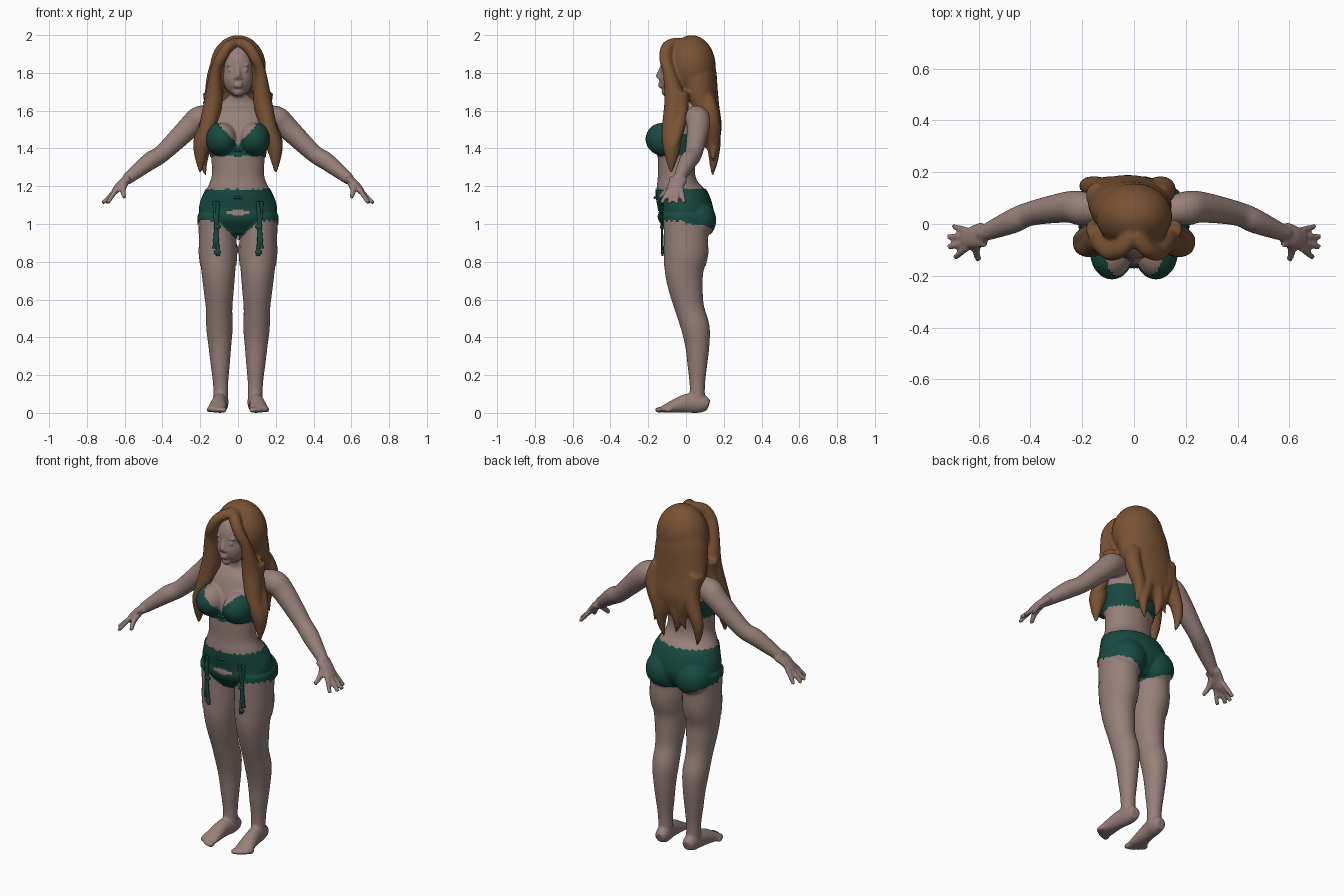
import bpy, bmesh, math
from mathutils import Vector, Matrix
from mathutils.bvhtree import BVHTree

cube = bpy.data.objects.get("Cube")
if cube:
    bpy.data.objects.remove(cube, do_unlink=True)

ACROSS, UP = Vector((0, 1, 0)), Vector((0, 0, 1))
SIDES = {"left": 1, "right": -1}


def material(name, *rgb):
    mat = bpy.data.materials.new(name)
    mat.use_nodes = True
    mat.diffuse_color = (*rgb, 1)
    shader = next(n for n in mat.node_tree.nodes if n.type == 'BSDF_PRINCIPLED')
    shader.inputs["Base Color"].default_value = (*rgb, 1)
    shader.inputs["Roughness"].default_value = 0.7
    return mat


SKIN = material("skin", .31, .215, .19)
HAIR = material("auburn hair", .19, .085, .034)
GREEN = material("dark green lace", .009, .07, .052)


def spline(points, steps=4):
    """Smooth curve through stations of any dimension."""
    last = len(points) - 1
    curve = []
    for i in range(last):
        before, start = points[max(i - 1, 0)], points[i]
        end, after = points[i + 1], points[min(i + 2, last)]
        for k in range(steps):
            t = k / steps
            curve.append([(2 * q + (r - p) * t + (2 * p - 5 * q + 4 * r - s) * t * t
                           + (3 * q - p - 3 * r + s) * t * t * t) / 2
                          for p, q, r, s in zip(before, start, end, after)])
    return curve + [list(points[last])]


def sweep(bm, stations, side=1, reference=ACROSS, flat=1, sides=24):
    """Closed tube; a station is x, y, z, half width and, if given, half depth."""
    path = spline(stations)
    centres = [Vector((side * p[0], p[1], p[2])) for p in path]
    rings = []
    for i, station in enumerate(path):
        along = centres[min(i + 1, len(path) - 1)] - centres[max(i - 1, 0)]
        wide = along.cross(reference).normalized()
        deep = along.cross(wide).normalized()
        angles = [math.tau * k / sides for k in range(sides)]
        rings.append([bm.verts.new(centres[i] + wide * station[3] * math.cos(angle)
                                   + deep * station[-1] * flat * math.sin(angle))
                      for angle in angles])
    for lower, upper in zip(rings, rings[1:]):
        for k in range(sides):
            bm.faces.new((lower[k - 1], lower[k], upper[k], upper[k - 1]))
    bm.faces.new(rings[0])
    bm.faces.new(rings[-1])


def upright(bm, x, lean, low, high, widths, depths, shifts, side=1):
    """Vertical tube with evenly spaced levels."""
    step = (high - low) / (len(widths) - 1)
    sweep(bm, [(x + lean * i, shift, low + step * i, width, depth)
               for i, (width, depth, shift) in enumerate(zip(widths, depths, shifts))],
          side, sides=32)


def ball(bm, centre, radii, side=1):
    place = Matrix.Translation((side * centre[0], centre[1], centre[2]))
    bmesh.ops.create_uvsphere(bm, u_segments=24, v_segments=16, radius=1,
                              matrix=place @ Matrix.Diagonal((*radii, 1)))


def strand(bm, top, tip, radius, wave, side=1):
    """Wavy tapering lock of hair."""
    stations = []
    for i in range(9):
        t = i / 8
        point = Vector(top).lerp(Vector(tip), t)
        point.x += wave * math.sin(math.tau * t)
        point.y += abs(wave) * math.sin(math.pi * t)
        stations.append((*point, radius * (1 - t ** 3) + .003))
    sweep(bm, stations, side)


def finish(bm, name, mat, voxel=0):
    """Make the object, optionally fusing its overlapping volumes."""
    bmesh.ops.recalc_face_normals(bm, faces=bm.faces)
    mesh = bpy.data.meshes.new(name)
    bm.to_mesh(mesh)
    bm.free()
    obj = bpy.data.objects.new(name, mesh)
    bpy.context.scene.collection.objects.link(obj)
    if voxel:
        fuse = obj.modifiers.new("fuse", 'REMESH')
        fuse.mode, fuse.voxel_size = 'VOXEL', voxel
        obj.modifiers.new("soften", 'SMOOTH').iterations = 3
        graph = bpy.context.evaluated_depsgraph_get()
        fused = bpy.data.meshes.new_from_object(obj.evaluated_get(graph))
        obj.modifiers.clear()
        obj.data = fused
    obj.data.materials.clear()
    obj.data.materials.append(mat)
    obj.data.shade_smooth()
    return obj


# Torso and neck
bm = bmesh.new()
upright(bm, 0, 0, .95, 1.775,
        (.1, .19, .2, .17, .14, .14, .15, .17, .17, .12, .05, .05),
        (.09, .14, .14, .12, .1, .1, .11, .11, .1, .07, .05, .05),
        (0, 0, -.01, -.04, -.05, -.05, -.04, -.02, 0, .02, 0, -.01))

# Skull, face, chin, nose and lips
ball(bm, (0, -.02, 1.84), (.09, .115, .12))
ball(bm, (0, -.06, 1.775), (.08, .08, .1))
ball(bm, (0, -.105, 1.7), (.03, .025, .025))
sweep(bm, [(0, -.13, 1.83, .01), (0, -.15, 1.776, .014)])
for z in (1.727, 1.742):
    ball(bm, (0, -.137, z), (.025, .012, .007))

for side in SIDES.values():
    # Nostril, eye, brow, bust and seat
    ball(bm, (.012, -.143, 1.772), (.01, .01, .008), side)
    ball(bm, (.036, -.122, 1.815), (.018, .01, .009), side)
    ball(bm, (.038, -.118, 1.842), (.025, .012, .006), side)
    ball(bm, (.085, -.11, 1.45), (.08, .1, .087), side)
    ball(bm, (.095, .065, 1.02), (.1, .09, .1), side)
    # Leg, deeper than wide toward the hip
    girth = (.04, .04, .05, .06, .07, .07, .08, .09, .1, .1, .1)
    upright(bm, .09, .002, .05, 1.05, girth,
            [width * (1 + i / 50) for i, width in enumerate(girth)],
            (.06, .06, .06, .06, .05, .02, 0, -.01, 0, 0, 0), side)
    # Foot and toes
    sweep(bm, [(.09, .12, .04, .03, .03), (.09, .08, .05, .04, .05), (.1, 0, .05, .04, .05),
               (.11, -.1, .025, .05, .025), (.11, -.13, .02, .045, .015)], side, UP)
    for toe in range(5):
        ball(bm, (.074 + .02 * toe, -.142 + .003 * toe * toe, .016),
             (.014, .023, .016 - .001 * toe), side)
    # Arm and palm
    sweep(bm, [(.13, .05, 1.57, .05), (.2, .06, 1.56, .066), (.26, .065, 1.51, .06),
               (.4, .04, 1.375, .047), (.47, .01, 1.33, .047), (.59, -.04, 1.235, .03)], side)
    sweep(bm, [(.58, -.04, 1.24, .025), (.62, -.05, 1.21, .022), (.655, -.06, 1.17, .018)],
          side, flat=2)
    # Fanned fingers and thumb
    for finger in range(4):
        reach = .72 - .011 * (finger - 1.4) ** 2
        sweep(bm, [(.645, -.025 - .022 * finger, 1.18, .014),
                   (reach, -.01 - .04 * finger, 1.11, .011)], side)
    sweep(bm, [(.595, -.06, 1.22, .018), (.61, -.1, 1.18, .016), (.6, -.14, 1.14, .011)], side)
body = finish(bm, "body", SKIN, .008)


# Garments: shells lifted off the body where a rule holds
def garment(name, rule, mat, lift):
    shell = bmesh.new()
    shell.from_mesh(body.data)
    bare = [face for face in shell.faces if not rule(*face.calc_center_median())]
    normals = {vert: vert.normal.copy() for vert in shell.verts}
    bmesh.ops.delete(shell, geom=bare, context='FACES')
    for vert in shell.verts:
        vert.co += normals[vert] * lift
    finish(shell, name, mat)


def scallop(x, y):
    return abs(math.sin(70 * (x + y))) / 200


def bra_rule(x, y, z):
    neckline = min(1.525, 1.41 + 1.1 * abs(x)) if y < -.05 else 1.475
    return abs(x) < .18 and 1.36 < z < neckline + scallop(x, y)


def brief_rule(x, y, z):
    gap = y < -.05 and math.hypot(x / .065, (z - 1.06) / .013) < 1
    hem = min(1.02, .91 + abs(x)) if y < 0 else .925 + .38 * abs(x)
    return abs(x) < .3 and not gap and hem < z + scallop(x, y) and z < 1.18 + scallop(x, y)


def band_rule(x, y, z):
    return abs(x) < .3 and .78 < z < .88


garment("bra", bra_rule, GREEN, .005)
garment("briefs_and_belt", brief_rule, GREEN, .005)
garment("stocking_bands", band_rule, SKIN, .003)

# Garter straps laid on the front of the thighs
probe = bmesh.new()
probe.from_mesh(body.data)
tree = BVHTree.FromBMesh(probe)
probe.free()


def front(x, z):
    hit = tree.ray_cast(Vector((x, -1, z)), ACROSS)[0]
    return hit.y - .01 if hit else -.14


for label, side in SIDES.items():
    bm = bmesh.new()
    for slant, end in ((.01, .83), (-.01, .87)):
        stations = []
        for i in range(9):
            x, z = .115 + slant * (1 - i / 4), 1.12 + (end - 1.12) * i / 8
            stations.append((x, front(side * x, z), z, .01, .006))
        sweep(bm, stations, side)
    for z in (.85, .985):
        ball(bm, (.11, front(side * .11, z), z), (.018, .009, .014), side)
    finish(bm, label + "_garter_strap", GREEN)

# Bows on the belt and between the cups
bm = bmesh.new()
for z in (1.14, 1.39):
    for x in (-.014, 0, .014):
        ball(bm, (x, front(0, z), z), (.01, .007, .008))
finish(bm, "small_bows", GREEN)

# Hair: crown and long back fall
bm = bmesh.new()
ball(bm, (0, .03, 1.83), (.148, .128, .17))
upright(bm, -.03, .005, 1.4, 1.9, (.1, .14, .16, .16, .15, .12),
        (.03, .06, .08, .1, .11, .1), (.13, .13, .1, .07, .05, .03))
# Wavy locks ending the back fall
for i in range(5):
    x = -.17 + .07 * i
    strand(bm, (x * .85, .11, 1.66), (x, .14, 1.25 + .04 * (i * 2 % 3)), .042,
           .02 * (-1) ** i)
for side in SIDES.values():
    # Lock framing the face and falling over the chest, with a curl beside it
    sweep(bm, [(0, -.04, 1.96, .03), (.05, -.095, 1.94, .03), (.09, -.11, 1.88, .03),
               (.12, -.09, 1.8, .03), (.13, -.06, 1.65, .05), (.165, -.08, 1.5, .044),
               (.195, -.075, 1.4, .042), (.2, -.08, 1.27, .006)], side, flat=1.1)
    strand(bm, (.15, -.02, 1.7), (.21, -.1, 1.32), .035, -.02, side)
finish(bm, "hair", HAIR, .009)
